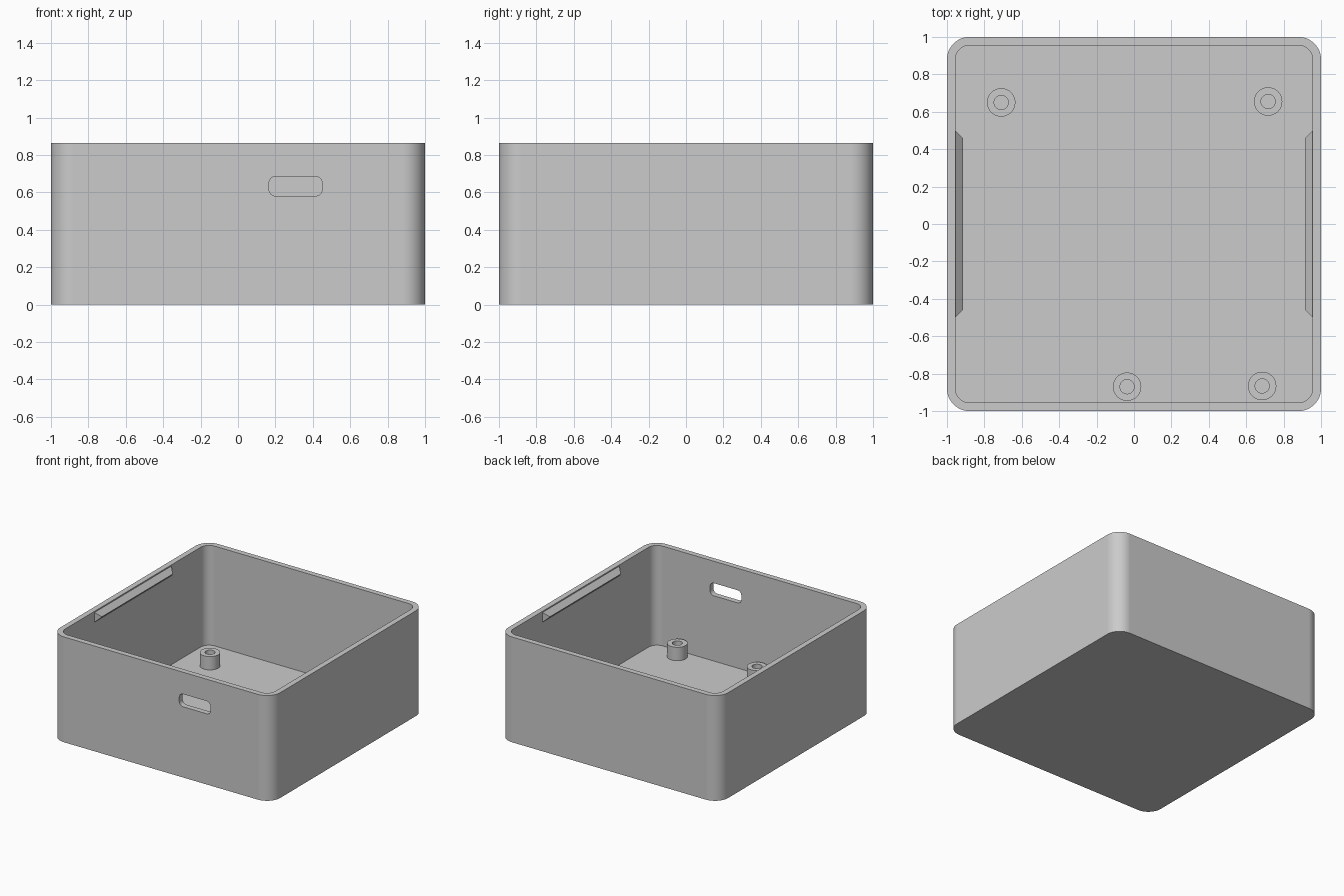
import bpy, bmesh
from math import cos, sin, pi, radians
from mathutils import Matrix

HEIGHT, WALL, CORNER = 0.865, 0.045, 0.12

cube = bpy.data.objects.get("Cube")
if cube:
    bpy.data.objects.remove(cube, do_unlink=True)

grey = bpy.data.materials.new("matte grey plastic")
grey.use_nodes = True
colour = (0.6, 0.6, 0.6, 1)
grey.diffuse_color = colour
grey.node_tree.nodes["Principled BSDF"].inputs["Base Color"].default_value = colour


def rounded_rect(half_w, half_h, radius, steps=12):
    """Counter-clockwise outline with round corners."""
    points = []
    for corner, (sx, sy) in enumerate([(1, 1), (-1, 1), (-1, -1), (1, -1)]):
        for i in range(steps + 1):
            a = (corner + i / steps) * pi / 2
            points.append((sx * (half_w - radius) + radius * cos(a),
                           sy * (half_h - radius) + radius * sin(a)))
    return points


def circle(radius, steps=32):
    return [(radius * cos(2 * pi * i / steps), radius * sin(2 * pi * i / steps))
            for i in range(steps)]


def loft(name, sections, matrix=Matrix(), cap_end=True):
    """Skin a list of (outline, z) sections, capping the ends."""
    bm = bmesh.new()
    rings = [[bm.verts.new((x, y, z)) for x, y in outline] for outline, z in sections]
    for low, high in zip(rings, rings[1:]):
        for i in range(len(low)):
            j = (i + 1) % len(low)
            bm.faces.new((low[i], low[j], high[j], high[i]))
    bm.faces.new(rings[0][::-1])
    if cap_end:
        bm.faces.new(rings[-1])
    bm.transform(matrix)
    bmesh.ops.recalc_face_normals(bm, faces=bm.faces)
    mesh = bpy.data.meshes.new(name)
    bm.to_mesh(mesh)
    bm.free()
    mesh.materials.append(grey)
    obj = bpy.data.objects.new(name, mesh)
    bpy.context.collection.objects.link(obj)
    return obj


def select(obj):
    bpy.ops.object.select_all(action='DESELECT')
    obj.select_set(True)
    bpy.context.view_layer.objects.active = obj


def smooth(obj):
    select(obj)
    bpy.ops.object.shade_smooth_by_angle(angle=radians(30))
    obj.modifiers.new("even shading", 'WEIGHTED_NORMAL').keep_sharp = True


# Open tray: outer skin, rim, then inner skin down to the floor
outer = rounded_rect(1, 1, CORNER)
inner = rounded_rect(1 - WALL, 1 - WALL, CORNER - WALL)
tray = loft("enclosure_tray", [(outer, 0), (outer, HEIGHT), (inner, HEIGHT), (inner, WALL)])

# Cable slot through the front wall
slot = loft("slot_cutter",
            [(rounded_rect(0.142, 0.052, 0.035, 8), -0.1),
             (rounded_rect(0.142, 0.052, 0.035, 8), 0.1)],
            Matrix.Translation((0.308, -1, 0.633)) @ Matrix.Rotation(pi / 2, 4, 'X'))
slot.hide_render = True
cut = tray.modifiers.new("cable slot", 'BOOLEAN')
cut.operation, cut.solver, cut.object = 'DIFFERENCE', 'EXACT', slot
select(tray)
bpy.ops.object.modifier_apply(modifier=cut.name)
bpy.data.objects.remove(slot, do_unlink=True)
smooth(tray)

# Hollow screw posts on the floor
posts = {"back_right": (-0.71, 0.65), "back_left": (0.717, 0.655),
         "front_middle": (-0.037, -0.87), "front_left": (0.685, -0.866)}
for place, (x, y) in posts.items():
    shell, bore = circle(0.076), circle(0.038)
    post = loft(place + "_screw_post",
                [(shell, WALL - 0.01), (shell, 0.155), (bore, 0.155), (bore, WALL + 0.001)],
                Matrix.Translation((x, y, 0)))
    smooth(post)

# Hipped snap ridges inside the side walls, tapering toward the centre
base = [(0.04, 0.5), (-0.04, 0.5), (-0.04, -0.5), (0.04, -0.5)]
crest = [(0.001, 0.46), (-0.001, 0.46), (-0.001, -0.46), (0.001, -0.46)]
for side, sign in (("left", 1), ("right", -1)):
    loft(side + "_snap_ridge", [(base, 0), (crest, 0.04)],
         Matrix.Translation((sign * (1 - WALL), 0, 0.815))
         @ Matrix.Rotation(-sign * pi / 2, 4, 'Y'))
